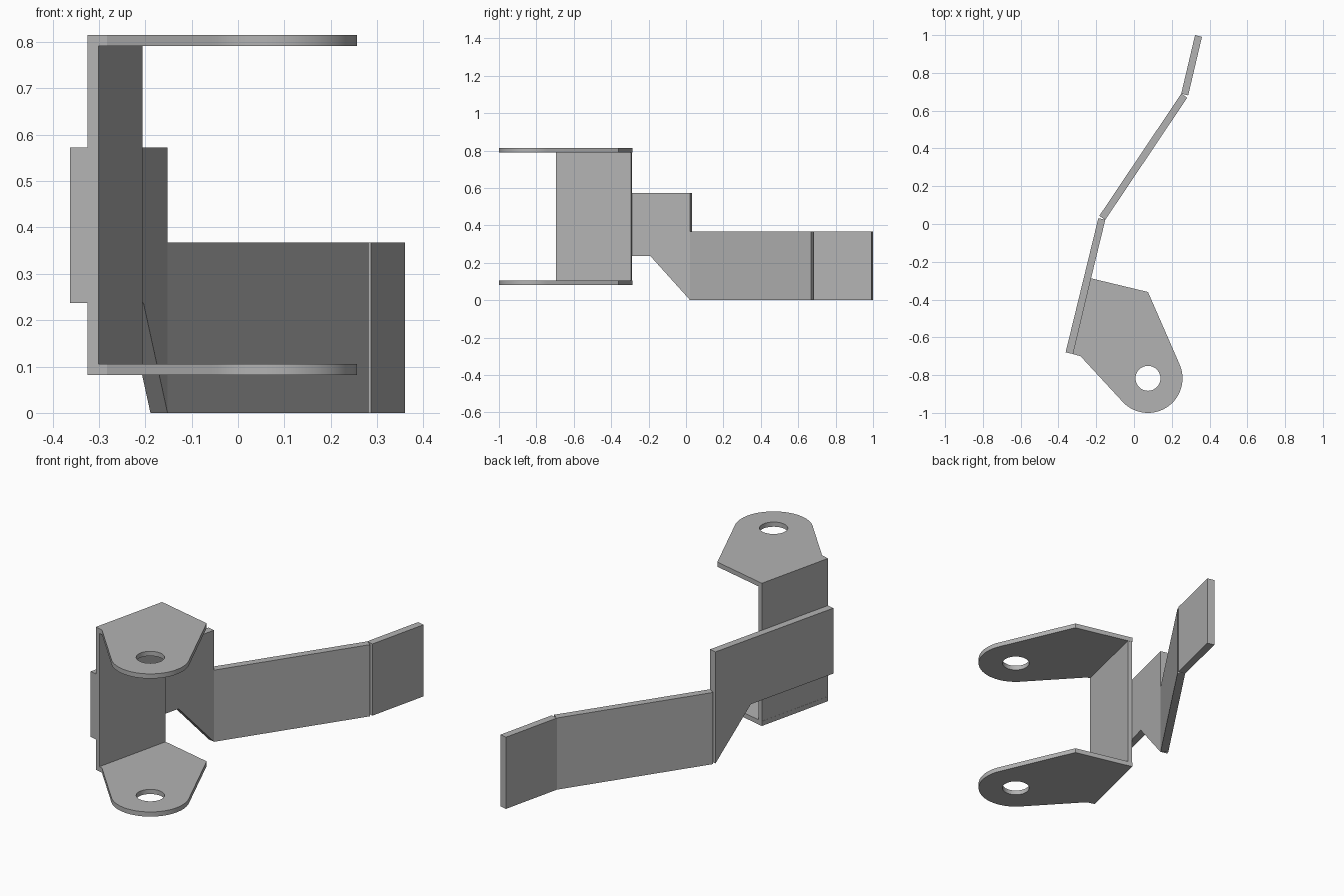
import bpy
import bmesh
from math import cos, sin, radians
from mathutils import Vector

cube = bpy.data.objects.get("Cube")
if cube:
    bpy.data.objects.remove(cube, do_unlink=True)

steel = bpy.data.materials.new("steel grey")
steel.use_nodes = True
grey = (0.45, 0.45, 0.45, 1)
steel.diffuse_color = grey
steel.node_tree.nodes["Principled BSDF"].inputs["Base Color"].default_value = grey


def prism(name, loops, offset):
    """Fill closed loops (outline first, then holes) and extrude along offset."""
    bm = bmesh.new()
    edges = []
    for loop in loops:
        verts = [bm.verts.new(p) for p in loop]
        edges += [bm.edges.new((v, verts[i - 1])) for i, v in enumerate(verts)]
    bmesh.ops.triangle_fill(bm, edges=edges, use_beauty=True)
    result = bmesh.ops.extrude_face_region(bm, geom=bm.faces[:], use_keep_orig=True)
    moved = [g for g in result["geom"] if isinstance(g, bmesh.types.BMVert)]
    bmesh.ops.translate(bm, verts=moved, vec=offset)
    bmesh.ops.recalc_face_normals(bm, faces=bm.faces[:])
    mesh = bpy.data.meshes.new(name)
    bm.to_mesh(mesh)
    bm.free()
    mesh.materials.append(steel)
    obj = bpy.data.objects.new(name, mesh)
    bpy.context.collection.objects.link(obj)
    bpy.ops.object.select_all(action="DESELECT")
    obj.select_set(True)
    bpy.context.view_layer.objects.active = obj
    bpy.ops.object.shade_smooth_by_angle(angle=radians(30))
    return obj


def upright_plate(name, start, end, profile, thickness):
    """Vertical plate; profile is (fraction along the run, height)."""
    a, b = Vector((*start, 0)), Vector((*end, 0))
    run = (b - a).normalized()
    normal = Vector((-run.y, run.x, 0))
    outline = [a.lerp(b, t) + Vector((0, 0, z)) for t, z in profile]
    return prism(name, [outline], normal * thickness)


def strip(low, high):
    return [(0, low), (1, low), (1, high), (0, high)]


# Bent arm: mounting section with sloped lower edge, long section, end tab
ARM = 0.038
BEND = (-0.152, 0.022)
HEIGHT = 0.368
upright_plate("arm_mount", (-0.325, -0.688), BEND,
              [(0, 0.237), (0.70, 0.237), (1, 0), (1, 0.573), (0, 0.573)], ARM)
upright_plate("arm_middle", BEND, (0.282, 0.669), strip(0, HEIGHT), ARM)
upright_plate("arm_end_tab", (0.287, 0.681), (0.36, 0.991), strip(0, HEIGHT), ARM)

# Bracket: upright web between two pierced ears
SHEET = 0.024
LOW, HIGH = 0.082, 0.815
upright_plate("bracket_web", (-0.301, -0.694), (-0.206, -0.293),
              strip(LOW + SHEET, HIGH - SHEET), SHEET)


def arc(radius, first, last, steps, z):
    angles = [radians(first + (last - first) * i / steps) for i in range(steps + 1)]
    return [(0.074 + radius * cos(a), -0.817 + radius * sin(a), z) for a in angles]


for name, z in (("lower_ear", LOW), ("upper_ear", HIGH - SHEET)):
    corners = [(-0.283, -0.70), (-0.325, -0.688), (-0.23, -0.287), (0.074, -0.36)]
    outline = [(x, y, z) for x, y in corners] + arc(0.183, 24, -136, 32, z)
    hole = arc(0.066, 0, 360, 40, z)[:-1]
    prism(name, [outline, hole], Vector((0, 0, SHEET)))
